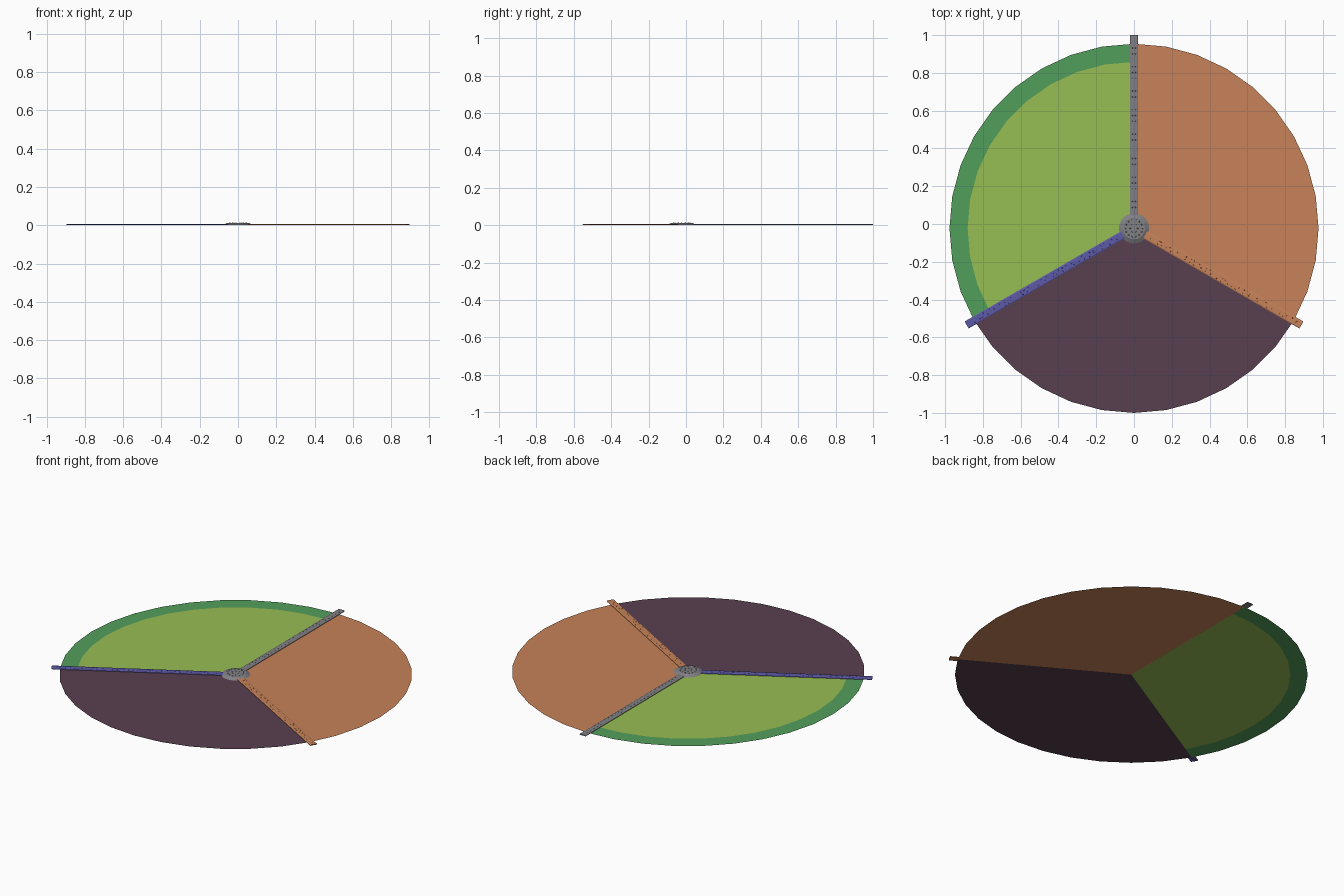
import bpy, bmesh, math, random
from mathutils import Matrix, Vector

if "Cube" in bpy.data.objects:
    bpy.data.objects.remove(bpy.data.objects["Cube"])

random.seed(4)
CY = -0.023          # disc centre in y
R, R_IN = 0.977, 0.881
ARM_LEN, ARM_W, ARM_H = 1.023, 0.042, 0.006


def material(name, rgb):
    m = bpy.data.materials.new(name)
    m.diffuse_color = (*rgb, 1.0)
    m.use_nodes = True
    m.node_tree.nodes["Principled BSDF"].inputs["Base Color"].default_value = m.diffuse_color
    return m


ORANGE = material("orange", (0.57, 0.223, 0.098))
PURPLE = material("dark_purple", (0.098, 0.051, 0.078))
LIME = material("light_green", (0.305, 0.515, 0.084))
GREEN = material("green", (0.084, 0.342, 0.107))
GREY = material("grey", (0.22, 0.22, 0.235))
BLUE = material("blue_violet", (0.107, 0.10, 0.38))


def finish(bm, name, mat, angle=0.0):
    bm.transform(Matrix.Translation((0, CY, 0)) @ Matrix.Rotation(angle, 4, 'Z'))
    me = bpy.data.meshes.new(name)
    bm.to_mesh(me)
    bm.free()
    me.materials.append(mat)
    ob = bpy.data.objects.new(name, me)
    bpy.context.collection.objects.link(ob)
    return ob


def sector(name, mat, start, r_out, r_in=0.0):
    """Flat 120 degree sheet in 10 degree facets."""
    bm = bmesh.new()
    def arc(r):
        return [bm.verts.new((r * math.cos(math.radians(start + 10 * i)),
                              r * math.sin(math.radians(start + 10 * i)), 0))
                for i in range(13)]
    outer = arc(r_out)
    if r_in:
        inner = arc(r_in)
        for i in range(12):
            bm.faces.new((inner[i], outer[i], outer[i + 1], inner[i + 1]))
    else:
        centre = bm.verts.new((0, 0, 0))
        for i in range(12):
            bm.faces.new((centre, outer[i], outer[i + 1]))
    return finish(bm, name, mat)


def stud(bm, x, y, z, r, h):
    bmesh.ops.create_cone(bm, cap_ends=True, segments=6, radius1=r, radius2=r * 0.6,
                          depth=h, matrix=Matrix.Translation((x, y, z + h / 2)))


def arm(name, mat, angle, regular):
    """Chamfered bar along +x covered in small studs."""
    bm = bmesh.new()
    w, h = ARM_W / 2, ARM_H
    profile = [(-w, 0.0005), (w, 0.0005), (w, h * 0.6), (w * 0.75, h), (-w * 0.75, h), (-w, h * 0.6)]
    a = [bm.verts.new((0.03, y, z)) for y, z in profile]
    b = [bm.verts.new((ARM_LEN, y, z)) for y, z in profile]
    bm.faces.new(a)
    bm.faces.new(b[::-1])
    for i in range(6):
        j = (i + 1) % 6
        bm.faces.new((a[i], b[i], b[j], a[j]))
    bmesh.ops.recalc_face_normals(bm, faces=bm.faces[:])
    for i in range(28):
        x = 0.11 + i * 0.0325
        for side in (-1, 1):
            dx = 0 if regular else random.uniform(-0.012, 0.012)
            dy = 0 if regular else random.uniform(-0.004, 0.004)
            stud(bm, x + dx, side * 0.008 + dy, h - 0.0005, 0.003, 0.0015)
    return finish(bm, name, mat, math.radians(angle))


# coloured sheets of the disc
sector("orange_sector", ORANGE, -30, R)
sector("purple_sector", PURPLE, 210, R)
sector("light_green_sector", LIME, 90, R_IN)
sector("green_rim", GREEN, 90, R, R_IN)

# three dividing arms
arm("grey_arm", GREY, 90, True)
arm("blue_arm", BLUE, 210, False)
arm("orange_arm", ORANGE, -30, False)

# central hub: low sloped boss with rings of studs
bm = bmesh.new()
bmesh.ops.create_cone(bm, cap_ends=True, segments=24, radius1=0.08, radius2=0.058,
                      depth=0.0115, matrix=Matrix.Translation((0, 0, 0.00625)))
for count, radius in ((6, 0.02), (14, 0.045)):
    for i in range(count):
        t = 2 * math.pi * i / count
        stud(bm, radius * math.cos(t), radius * math.sin(t), 0.0118, 0.004, 0.002)
finish(bm, "hub", GREY)
